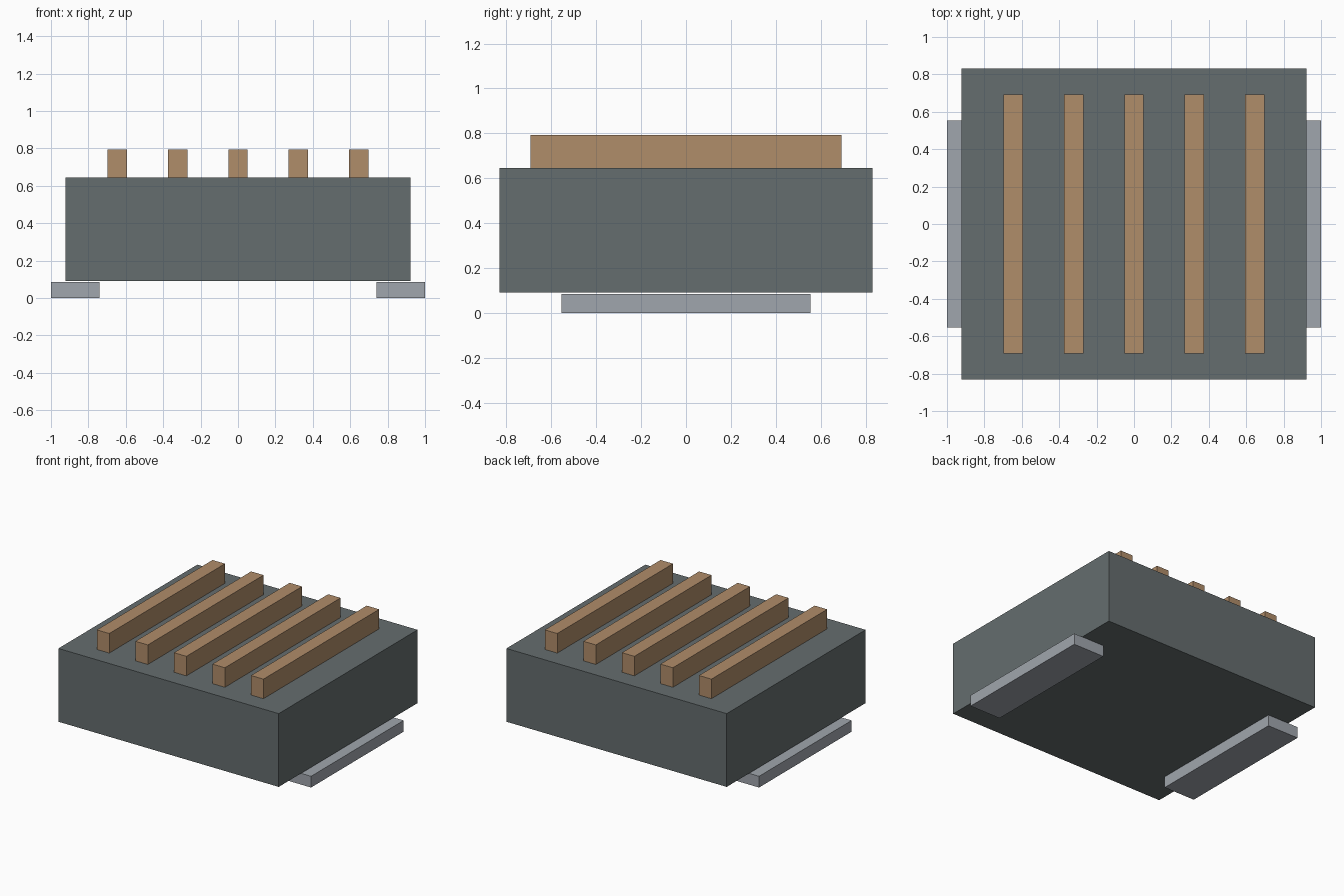
import bpy

cube = bpy.data.objects.get("Cube")
if cube:
    bpy.data.objects.remove(cube, do_unlink=True)


def make_material(name, rgb):
    mat = bpy.data.materials.new(name)
    mat.use_nodes = True
    color = (*rgb, 1.0)
    mat.diffuse_color = color
    mat.node_tree.nodes["Principled BSDF"].inputs["Base Color"].default_value = color
    return mat


def box(name, x, width, depth, bottom, top, mat):
    """Box centred on y = 0, given by its x centre, size and height range."""
    bpy.ops.mesh.primitive_cube_add(size=1, location=(x, 0, (bottom + top) / 2))
    obj = bpy.context.object
    obj.name = name
    obj.scale = (width, depth, top - bottom)
    bpy.ops.object.transform_apply(location=False, rotation=False, scale=True)
    obj.data.materials.append(mat)
    return obj


dark_grey = make_material("dark grey", (0.13, 0.153, 0.156))
copper = make_material("copper brown", (0.434, 0.266, 0.144))
light_grey = make_material("light grey", (0.352, 0.381, 0.418))

BODY_BOTTOM, BODY_TOP = 0.09, 0.645

# Main block
box("body", 0, 1.846, 1.662, BODY_BOTTOM, BODY_TOP, dark_grey)

# Row of ribs on top
for i in range(5):
    box(f"rib_{i + 1}", (i - 2) * 0.323, 0.104, 1.385, BODY_TOP, 0.793, copper)

# Flat rails under the two sides
for side, sign in (("left", 1), ("right", -1)):
    box(f"{side}_rail", sign * 0.87, 0.26, 1.108, 0, 0.085, light_grey)
